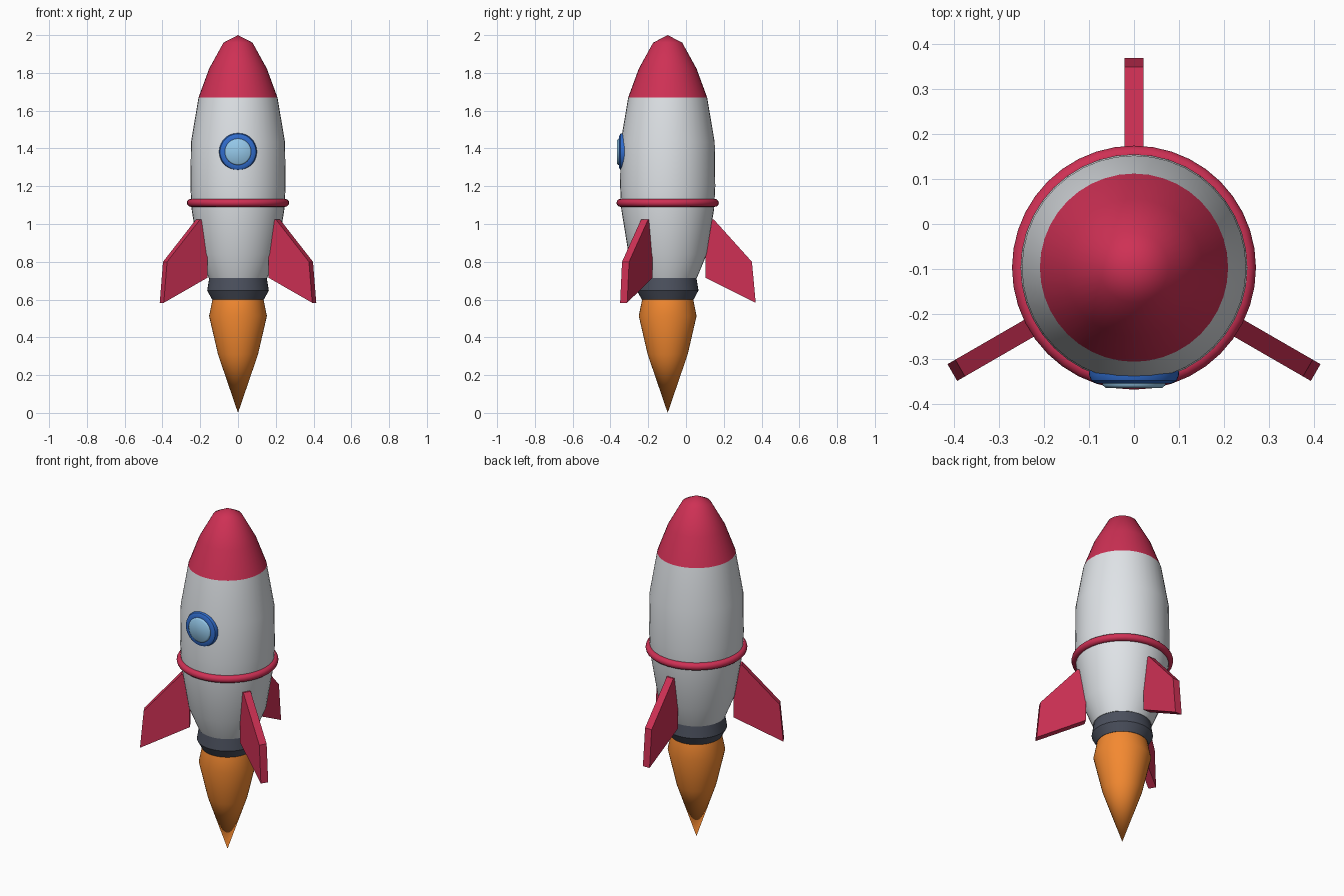
import bpy, bmesh, math
from mathutils import Matrix, Vector

if "Cube" in bpy.data.objects:
    bpy.data.objects.remove(bpy.data.objects["Cube"])

AXIS_Y = -0.097   # the rocket's axis sits slightly forward of the origin
SEG = 40


def material(name, rgb):
    m = bpy.data.materials.new(name)
    m.diffuse_color = (*rgb, 1)
    m.use_nodes = True
    m.node_tree.nodes["Principled BSDF"].inputs["Base Color"].default_value = m.diffuse_color
    return m


RED = material("red", (0.62, 0.03, 0.09))
WHITE = material("white", (0.74, 0.77, 0.80))
DARK = material("dark_grey", (0.07, 0.08, 0.11))
ORANGE = material("orange", (0.90, 0.25, 0.03))
BLUE = material("blue", (0.03, 0.15, 0.60))
GLASS = material("glass", (0.30, 0.58, 0.82))


def finish(name, bm, mat, matrix, angle):
    bmesh.ops.recalc_face_normals(bm, faces=bm.faces)
    bm.transform(matrix)
    mesh = bpy.data.meshes.new(name)
    bm.to_mesh(mesh)
    bm.free()
    mesh.materials.append(mat)
    ob = bpy.data.objects.new(name, mesh)
    bpy.context.collection.objects.link(ob)
    bpy.ops.object.select_all(action='DESELECT')
    ob.select_set(True)
    bpy.context.view_layer.objects.active = ob
    bpy.ops.object.shade_smooth_by_angle(angle=math.radians(angle))
    return ob


def lathe(name, profile, mat, matrix=Matrix.Translation((0, AXIS_Y, 0)), angle=35, closed=False):
    """Spin (radius, height) points around z; open ends are capped."""
    bm = bmesh.new()
    rings = []
    for r, z in profile:
        if r == 0:
            rings.append([bm.verts.new((0, 0, z))] * SEG)
        else:
            rings.append([bm.verts.new((r * math.cos(a), r * math.sin(a), z))
                          for a in (2 * math.pi * i / SEG for i in range(SEG))])
    pairs = list(zip(rings, rings[1:]))
    if closed:
        pairs.append((rings[-1], rings[0]))
    for a, b in pairs:
        for i in range(SEG):
            j = (i + 1) % SEG
            bm.faces.new(list(dict.fromkeys((a[i], a[j], b[j], b[i]))))
    if not closed:
        for ring in (rings[0], rings[-1]):
            if ring[0] is not ring[1]:
                bm.faces.new(ring)
    return finish(name, bm, mat, matrix, angle)


# Hull, nose, nozzle and flame
lathe("hull", [(0.155, 0.715), (0.207, 0.84), (0.246, 1.08), (0.252, 1.2),
               (0.249, 1.434), (0.209, 1.67)], WHITE)
lathe("nose_cone", [(0.209, 1.67), (0.153, 1.822), (0.077, 1.96), (0, 2.0)], RED)
lathe("nozzle", [(0.137, 0.60), (0.163, 0.648), (0.152, 0.716)], DARK)
lathe("flame", [(0, 0), (0.106, 0.31), (0.153, 0.513), (0.135, 0.602)], ORANGE)

# Trim ring around the hull
ring = [(0.25 + 0.021 * math.cos(t), 1.112 + 0.021 * math.sin(t))
        for t in (2 * math.pi * i / 12 for i in range(12))]
lathe("trim_ring", ring, RED, closed=True)

# Porthole facing the front (local z points to -y)
port = Matrix.Translation((0, AXIS_Y, 1.382)) @ Matrix.Rotation(math.radians(90), 4, 'X')
lathe("porthole_rim", [(0.098, 0.215), (0.1, 0.238), (0.095, 0.251), (0.084, 0.257),
                       (0.07, 0.257)], BLUE, port)
lathe("porthole_glass", [(0.07, 0.235), (0.07, 0.261), (0.063, 0.267)], GLASS, port, 50)

# Three fins: (radius, height) outline extruded to thickness
OUTLINE = [(0.2, 0.715), (0.466, 0.583), (0.446, 0.80), (0.245, 1.023), (0.2, 1.023)]
HALF = 0.0215
for name, deg in (("back_fin", 90), ("left_fin", 210), ("right_fin", 330)):
    bm = bmesh.new()
    face = bm.faces.new([bm.verts.new((r, -HALF, z)) for r, z in OUTLINE])
    out = bmesh.ops.extrude_face_region(bm, geom=[face])
    verts = [v for v in out["geom"] if isinstance(v, bmesh.types.BMVert)]
    bmesh.ops.translate(bm, verts=verts, vec=Vector((0, 2 * HALF, 0)))
    place = Matrix.Translation((0, AXIS_Y, 0)) @ Matrix.Rotation(math.radians(deg), 4, 'Z')
    finish(name, bm, RED, place, 30)
